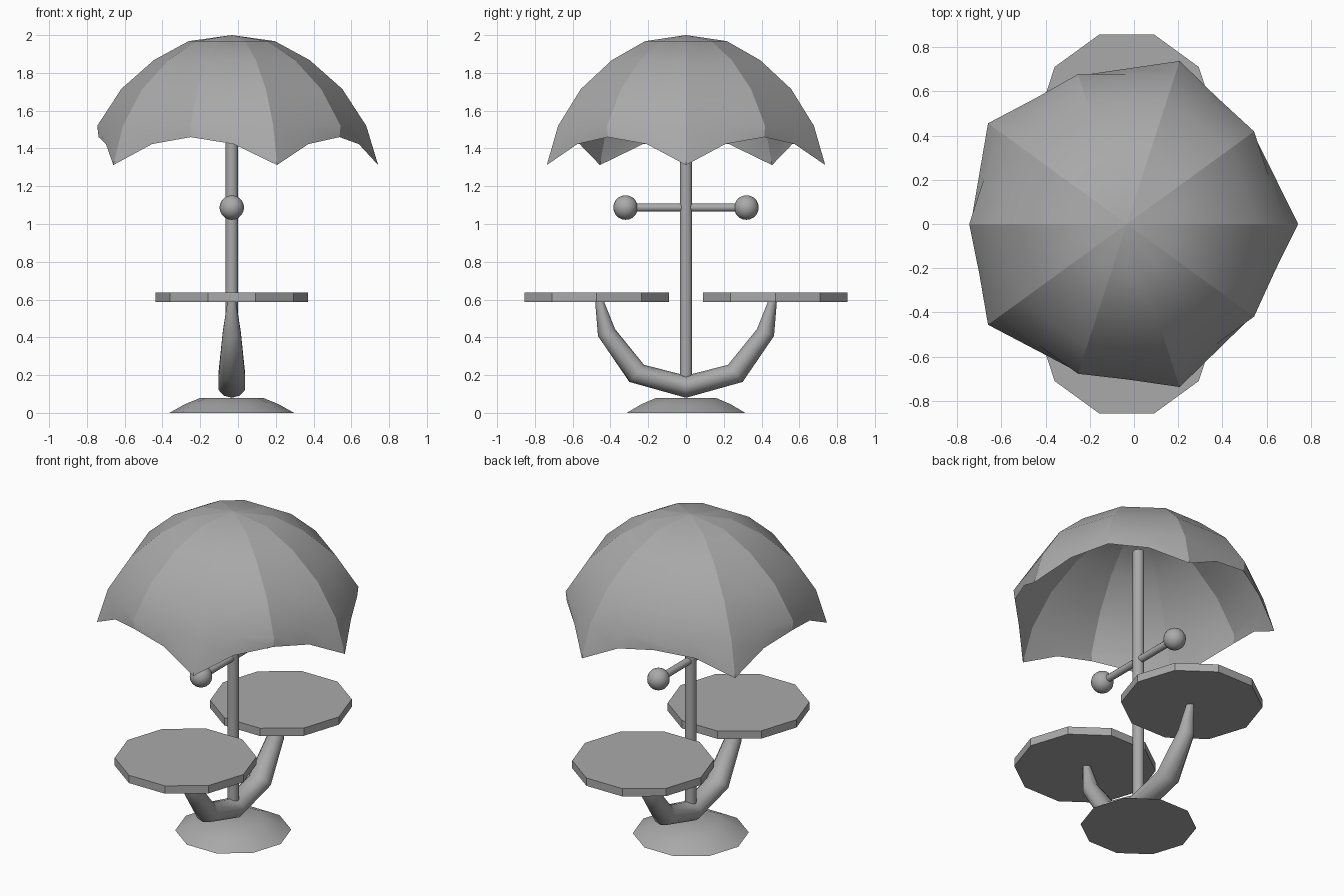
import bpy, bmesh, math
from mathutils import Vector

cube = bpy.data.objects.get("Cube")
if cube:
    bpy.data.objects.remove(cube, do_unlink=True)

CX = -0.033   # axis of the pole
SIDES = 10

grey = bpy.data.materials.new("plain grey")
grey.use_nodes = True
colour = (0.4, 0.4, 0.4, 1)
grey.diffuse_color = colour
grey.node_tree.nodes["Principled BSDF"].inputs["Base Color"].default_value = colour


def finish(name, bm, angle=None, recalc=True):
    """Turn a bmesh into a named grey object."""
    if recalc:
        bmesh.ops.recalc_face_normals(bm, faces=bm.faces)
    mesh = bpy.data.meshes.new(name)
    bm.to_mesh(mesh)
    bm.free()
    mesh.materials.append(grey)
    ob = bpy.data.objects.new(name, mesh)
    bpy.context.collection.objects.link(ob)
    if angle:
        bpy.ops.object.select_all(action='DESELECT')
        ob.select_set(True)
        bpy.context.view_layer.objects.active = ob
        bpy.ops.object.shade_smooth_by_angle(angle=math.radians(angle))
    return ob


def loft(bm, rings, caps=True):
    """Skin a list of closed point rings."""
    loops = [[bm.verts.new(p) for p in ring] for ring in rings]
    for a, b in zip(loops, loops[1:]):
        for i in range(len(a)):
            j = (i + 1) % len(a)
            bm.faces.new((a[i], a[j], b[j], b[i]))
    if caps:
        bm.faces.new(loops[0])
        bm.faces.new(loops[-1])
    return loops


def circle(r, z, y=0, n=SIDES):
    return [Vector((CX + r * math.cos(math.tau * i / n),
                    y + r * math.sin(math.tau * i / n), z)) for i in range(n)]


def turned(name, profile, y=0, n=SIDES, angle=None):
    bm = bmesh.new()
    loft(bm, [circle(r, z, y, n) for r, z in profile])
    return finish(name, bm, angle)


# Base, pole and the two trays
turned("base", [(0.33, 0), (0.25, 0.045), (0.165, 0.08)], angle=40)
turned("pole", [(0.033, 0.12), (0.033, 1.8)], n=16, angle=40)
for side, y in (("front", -0.473), ("back", 0.473)):
    turned(side + "_tray", [(0.403, 0.588), (0.403, 0.637)], y=y)

# Cross bar with a ball on each end
bm = bmesh.new()
loft(bm, [[(CX + 0.022 * math.cos(math.tau * i / 12), y,
            1.087 + 0.022 * math.sin(math.tau * i / 12)) for i in range(12)]
          for y in (-0.3, 0.3)])
finish("cross_bar", bm, 40)
for side, y in (("front", -0.32), ("back", 0.32)):
    bm = bmesh.new()
    bmesh.ops.create_uvsphere(bm, u_segments=16, v_segments=10, radius=0.065)
    bmesh.ops.translate(bm, verts=bm.verts, vec=(CX, y, 1.087))
    finish(side + "_ball", bm, 50)

# Curved tapering arms: outer (y, z), inner (y, z), half width
half = [((0.481, 0.59), (0.434, 0.59), 0.024),
        ((0.466, 0.407), (0.376, 0.444), 0.05),
        ((0.30, 0.164), (0.222, 0.254), 0.073),
        ((0, 0.08), (0, 0.198), 0.073)]
stations = half + [((-o[0], o[1]), (-i[0], i[1]), w) for o, i, w in half[-2::-1]]
rings = []
for outer, inner, width in stations:
    o, i = Vector((CX, *outer)), Vector((CX, *inner))
    mid, arm = (o + i) / 2, (o - i) / 2
    rings.append([mid + arm * math.cos(math.tau * k / SIDES)
                  + Vector((width * math.sin(math.tau * k / SIDES), 0, 0))
                  for k in range(SIDES)])
bm = bmesh.new()
loft(bm, rings)
finish("tray_arms", bm, 60)


# Canopy: ten panels, the rim dropping to a point at every second rib
def canopy_ring(long_rib, short_rib, mid_z):
    ribs = []
    for i in range(SIDES):
        r, z = short_rib if i % 2 else long_rib
        a = math.tau * i / SIDES
        ribs.append(Vector((CX + r * math.cos(a), r * math.sin(a), z)))
    ring = []
    for i, p in enumerate(ribs):
        m = (p + ribs[(i + 1) % SIDES]) / 2
        m.z = mid_z
        ring += [p, m]
    return ring


profile = [(0.228, 1.968), (0.412, 1.868), (0.585, 1.715), (0.712, 1.52)]
rings = [canopy_ring(p, p, p[1]) for p in profile]
rings.append(canopy_ring((0.775, 1.312), (0.705, 1.46), 1.423))
bm = bmesh.new()
loops = loft(bm, rings, caps=False)
apex = bm.verts.new((CX, 0, 2))
top = loops[0]
for i in range(len(top)):
    bm.faces.new((apex, top[i], top[(i + 1) % len(top)]))
bmesh.ops.recalc_face_normals(bm, faces=bm.faces)
if sum(f.normal.z for f in bm.faces) < 0:
    bmesh.ops.reverse_faces(bm, faces=bm.faces)
for f in bm.faces:
    f.smooth = True
for lines in zip(*[loop[::2] for loop in loops]):   # keep the ribs crisp
    for a, b in zip((apex,) + lines, lines):
        bm.edges.get((a, b)).smooth = False
finish("canopy", bm, recalc=False)
